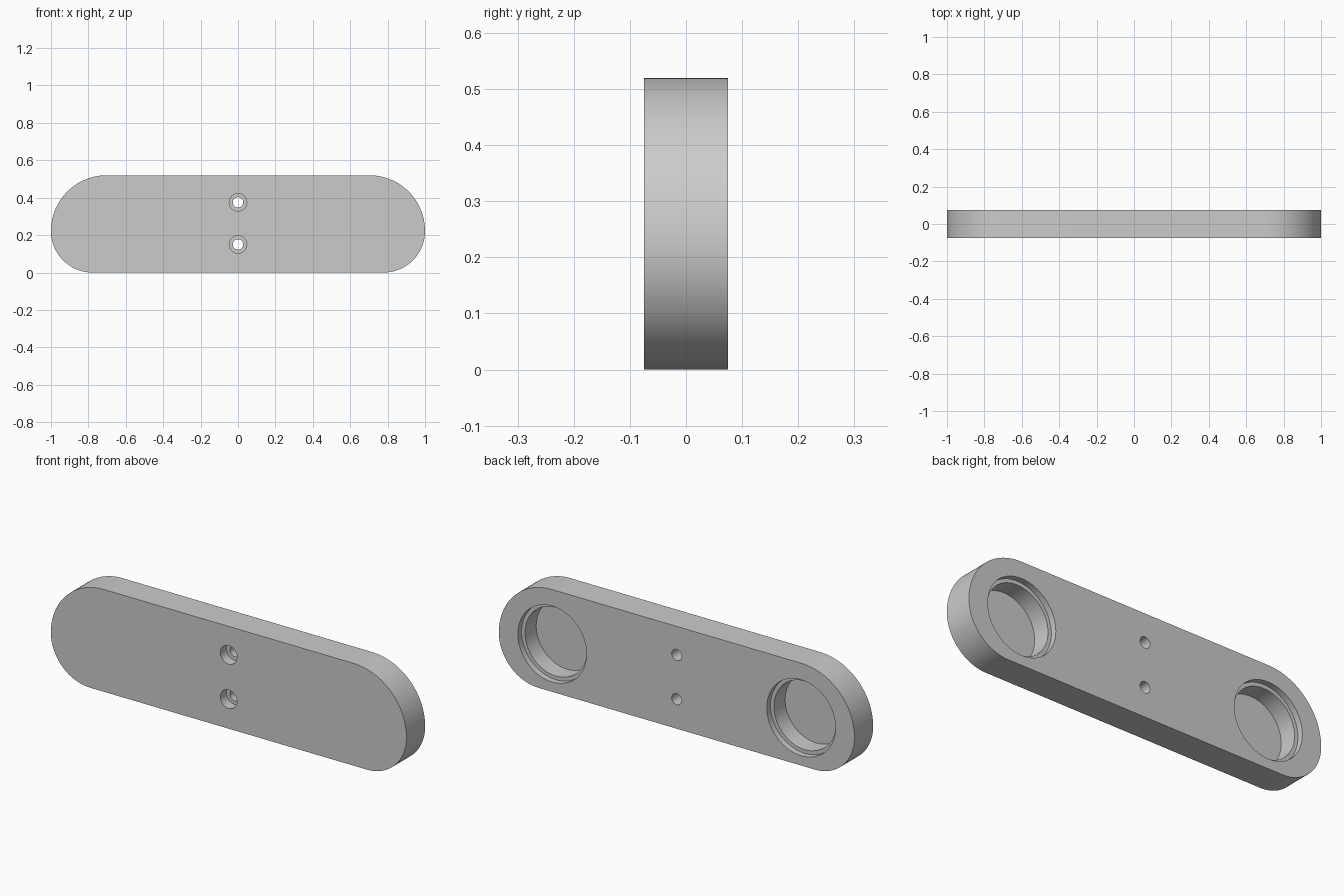
import bpy, bmesh, math
from mathutils import Matrix

if "Cube" in bpy.data.objects:
    bpy.data.objects.remove(bpy.data.objects["Cube"], do_unlink=True)

HEIGHT, HALF_DEPTH = 0.52, 0.075
WIDEST = 0.222            # height at which the rounded ends reach furthest out

grey = bpy.data.materials.new("plain grey")
grey.use_nodes = True
colour = (0.6, 0.6, 0.6, 1)
grey.diffuse_color = colour
grey.node_tree.nodes["Principled BSDF"].inputs["Base Color"].default_value = colour


def make_object(name, bm):
    bmesh.ops.recalc_face_normals(bm, faces=bm.faces)
    mesh = bpy.data.meshes.new(name)
    bm.to_mesh(mesh)
    bm.free()
    mesh.materials.append(grey)
    obj = bpy.data.objects.new(name, mesh)
    bpy.context.collection.objects.link(obj)
    return obj


def quarter(radius, z, start, steps=32):
    """Quarter arc that touches the furthest end of the plate."""
    angles = [start + math.pi / 2 * i / steps for i in range(steps + 1)]
    return [(1 - radius + radius * math.cos(a), z + radius * math.sin(a)) for a in angles]


# Plate: tight lower corners, wider upper corners, mirrored and extruded
low_r, top_r = WIDEST, HEIGHT - WIDEST
side = quarter(low_r, WIDEST, -math.pi / 2) + quarter(top_r, WIDEST, 0)[1:]
outline = side + [(-x, z) for x, z in reversed(side)]
bm = bmesh.new()
face = bm.faces.new([bm.verts.new((x, -HALF_DEPTH, z)) for x, z in outline])
extruded = bmesh.ops.extrude_face_region(bm, geom=[face])["geom"]
bmesh.ops.translate(bm, vec=(0, 2 * HALF_DEPTH, 0),
                    verts=[v for v in extruded if isinstance(v, bmesh.types.BMVert)])
plate = make_object("mounting_plate", bm)


def bore(x, z, radius, y0, y1, segments=64):
    """Cut a round hole along y between two depths."""
    bm = bmesh.new()
    place = Matrix.Translation((x, (y0 + y1) / 2, z)) @ Matrix.Rotation(math.pi / 2, 4, "X")
    bmesh.ops.create_cone(bm, cap_ends=True, segments=segments, radius1=radius,
                          radius2=radius, depth=y1 - y0, matrix=place)
    cutter = make_object("hole_cutter", bm)
    cutter.hide_render = True
    mod = plate.modifiers.new("bore", "BOOLEAN")
    mod.operation, mod.solver, mod.object = "DIFFERENCE", "EXACT", cutter
    bpy.context.view_layer.objects.active = plate
    bpy.ops.object.modifier_apply(modifier=mod.name)
    bpy.data.objects.remove(cutter, do_unlink=True)


# Stepped round pockets in the back
for x in (-0.7, 0.7):
    bore(x, 0.243, 0.193, HALF_DEPTH - 0.03, 0.2)
    bore(x, 0.243, 0.174, HALF_DEPTH - 0.12, 0.2)

# Counterbored screw holes from the front
for z in (0.15, 0.375):
    bore(0, z, 0.047, -0.2, -HALF_DEPTH + 0.05, 32)
    bore(0, z, 0.028, -0.2, 0.2, 32)

bpy.ops.object.select_all(action="DESELECT")
plate.select_set(True)
bpy.context.view_layer.objects.active = plate
bpy.ops.object.shade_smooth_by_angle(angle=math.radians(30))
